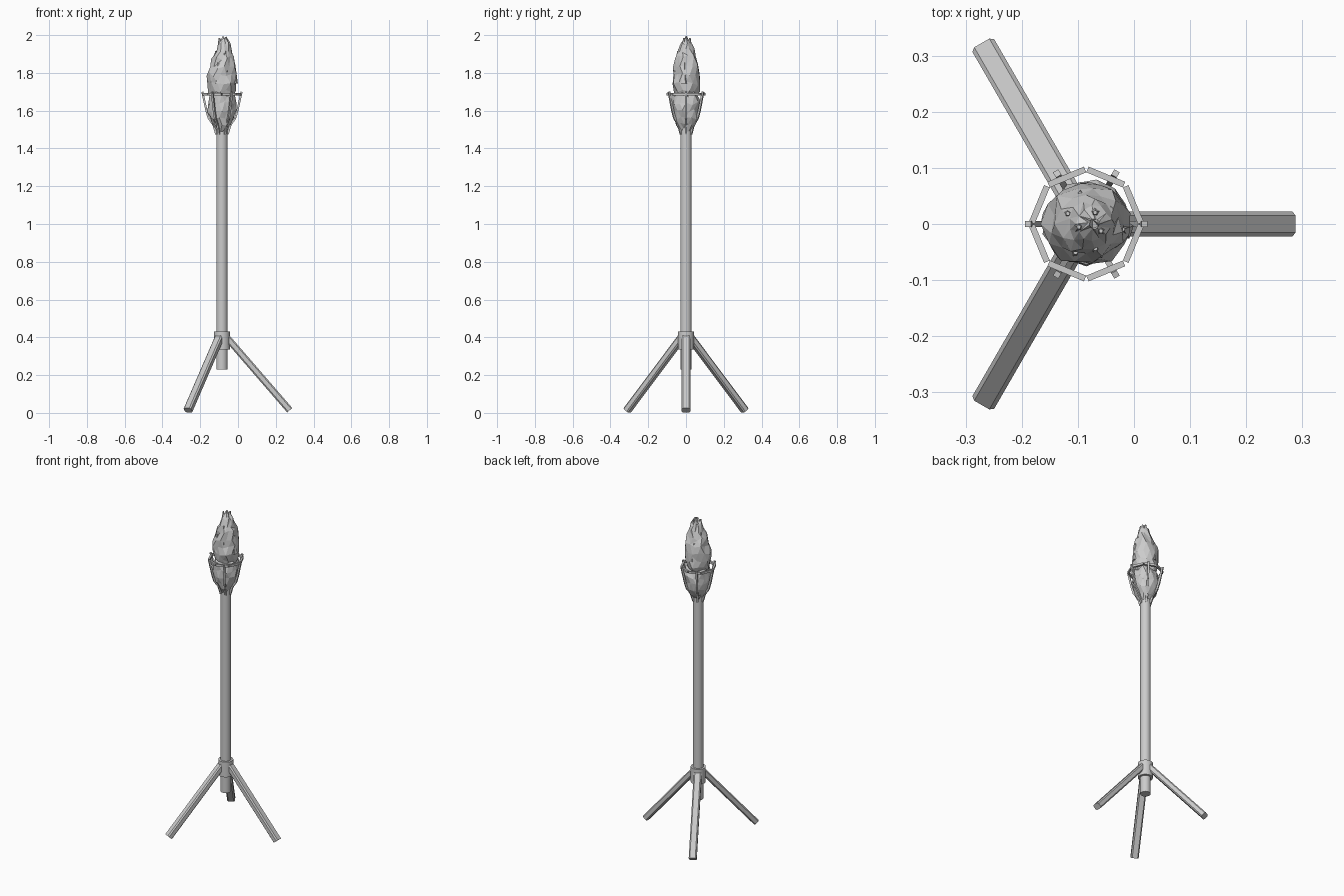
import bpy, bmesh, math, random
from mathutils import Vector, Matrix

random.seed(7)
if "Cube" in bpy.data.objects:
    bpy.data.objects.remove(bpy.data.objects["Cube"])

AXIS = Vector((-0.085, 0, 0))

grey = bpy.data.materials.new("plain grey")
grey.use_nodes = True
colour = (0.6, 0.6, 0.6, 1)
grey.diffuse_color = colour
grey.node_tree.nodes["Principled BSDF"].inputs["Base Color"].default_value = colour


def finish(name, bm, smooth=False):
    bmesh.ops.recalc_face_normals(bm, faces=bm.faces)
    mesh = bpy.data.meshes.new(name)
    bm.to_mesh(mesh)
    bm.free()
    mesh.materials.append(grey)
    obj = bpy.data.objects.new(name, mesh)
    bpy.context.collection.objects.link(obj)
    if smooth:
        bpy.ops.object.select_all(action='DESELECT')
        obj.select_set(True)
        bpy.context.view_layer.objects.active = obj
        bpy.ops.object.shade_smooth_by_angle(angle=math.radians(35))
    return obj


def cylinder(name, radius, bottom, top):
    bm = bmesh.new()
    bmesh.ops.create_cone(bm, cap_ends=True, segments=24, radius1=radius, radius2=radius,
                          depth=top - bottom,
                          matrix=Matrix.Translation(AXIS + Vector((0, 0, (top + bottom) / 2))))
    return finish(name, bm, True)


def add_bar(bm, start, end, width, depth):
    """Box from start to end; width is the horizontal side."""
    along = (end - start).normalized()
    side = Vector((0, 0, 1)).cross(along).normalized()
    up = along.cross(side)
    frame = Matrix((side * width, up * depth, end - start)).transposed().to_4x4()
    frame.translation = (start + end) / 2
    return bmesh.ops.create_cube(bm, size=1, matrix=frame)["verts"]


def polar(radius, angle, z):
    return AXIS + Vector((radius * math.cos(angle), radius * math.sin(angle), z))


def lumpy_body(name, profile, sides, jitter):
    """Faceted, irregular body around the axis from (radius, height, x offset) rows."""
    bm = bmesh.new()
    rings = []
    for i, (radius, z, shift) in enumerate(profile):
        ring = []
        for s in range(sides):
            angle = math.tau * (s + 0.5 * (i % 2)) / sides
            r = radius * random.uniform(1 - jitter, 1 + jitter * 0.6)
            p = polar(r, angle, z + random.uniform(-0.012, 0.012))
            ring.append(bm.verts.new(p + Vector((shift, 0, 0))))
        rings.append(ring)
    for low, high in zip(rings, rings[1:]):
        for s in range(sides):
            n = (s + 1) % sides
            bm.faces.new((low[s], low[n], high[n], high[s]))
    bm.faces.new(rings[0])
    bm.faces.new(rings[-1])
    bmesh.ops.triangulate(bm, faces=bm.faces)
    return finish(name, bm)


# Pole and the collar that holds the legs
cylinder("pole", 0.03, 0.23, 1.52)
cylinder("leg_collar", 0.043, 0.335, 0.43)

# Three splayed legs with chamfered long edges
for i in range(3):
    a = math.tau * i / 3
    bm = bmesh.new()
    add_bar(bm, polar(0.025, a, 0.40), polar(0.359, a, 0.014), 0.045, 0.036)
    along = polar(0.359, a, 0.014) - polar(0.025, a, 0.40)
    edges = [e for e in bm.edges
             if abs((e.verts[1].co - e.verts[0].co).normalized().dot(along.normalized())) > 0.9]
    bmesh.ops.bevel(bm, geom=edges, offset=0.007, segments=1, affect='EDGES')
    finish(f"leg_{i + 1}", bm)

# Six bent prongs of the basket
for i in range(6):
    a = math.tau * i / 6
    path = [(0.03, 1.475), (0.045, 1.525), (0.07, 1.56), (0.082, 1.60), (0.104, 1.70)]
    bm = bmesh.new()
    for (r0, z0), (r1, z1) in zip(path, path[1:]):
        add_bar(bm, polar(r0, a, z0), polar(r1, a, z1), 0.011, 0.011)
    finish(f"basket_prong_{i + 1}", bm)

# Eight straight bars form the basket ring
bm = bmesh.new()
for i in range(8):
    p = polar(0.098, math.tau * i / 8, 1.688)
    q = polar(0.098, math.tau * (i + 1) / 8, 1.688)
    add_bar(bm, p.lerp(q, 0.03), q.lerp(p, 0.03), 0.011, 0.013)
finish("basket_ring", bm)

# Ember bowl inside the basket
lumpy_body("ember_bowl", [(0.032, 1.50, 0), (0.052, 1.53, 0), (0.068, 1.56, 0), (0.076, 1.60, 0),
                          (0.078, 1.64, 0), (0.07, 1.68, 0), (0.05, 1.70, 0)], 14, 0.1)

# Main flame with a rough pointed top
lumpy_body("flame", [(0.05, 1.66, 0), (0.07, 1.70, 0), (0.078, 1.745, 0), (0.076, 1.79, 0),
                     (0.07, 1.835, 0.004), (0.06, 1.88, 0.006), (0.046, 1.92, 0.01),
                     (0.032, 1.955, 0.014), (0.01, 1.985, 0.014)], 13, 0.14)

# Small tongues licking up the flame
for i in range(9):
    a = math.tau * i / 9 + random.uniform(-0.2, 0.2)
    r, z = [(0.058, 1.80), (0.045, 1.86), (0.022, 1.93)][i % 3]
    bm = bmesh.new()
    bmesh.ops.create_cone(bm, cap_ends=True, segments=5, radius1=0.02, radius2=0.004, depth=0.11,
                          matrix=Matrix.Translation(polar(r, a, z) + Vector((0.008, 0, 0))))
    finish(f"flame_tongue_{i + 1}", bm)
